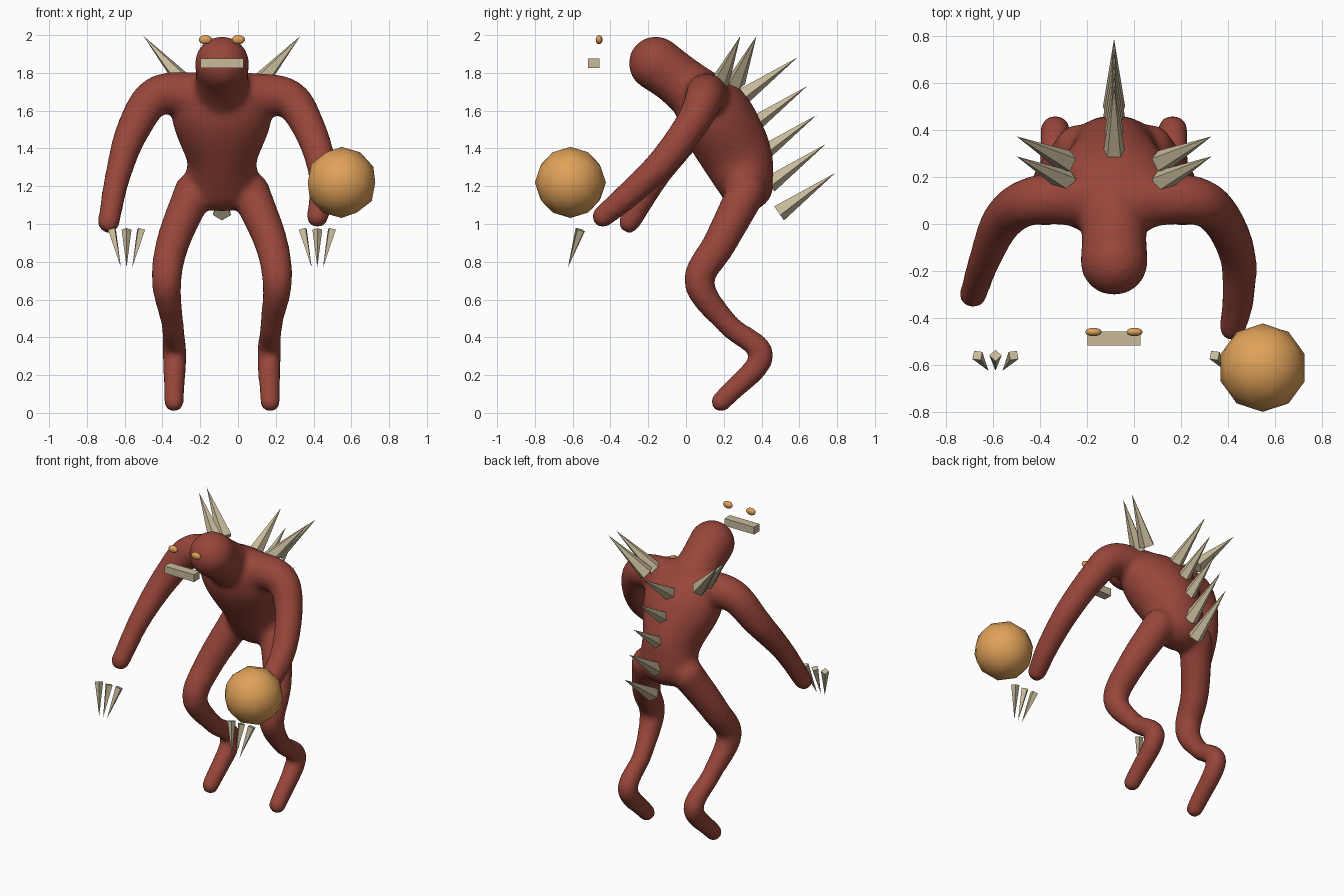
import bpy
import bmesh
import math
from mathutils import Matrix, Vector

default = bpy.data.objects.get("Cube")
if default:
    bpy.data.objects.remove(default, do_unlink=True)

MID = -0.085  # centre line of the body


def material(name, colour):
    mat = bpy.data.materials.new(name)
    mat.use_nodes = True
    mat.diffuse_color = (*colour, 1)
    mat.node_tree.nodes["Principled BSDF"].inputs["Base Color"].default_value = (*colour, 1)
    return mat


SKIN = material("brick_red_skin", (0.31, 0.06, 0.042))
BONE = material("pale_bone", (0.58, 0.5, 0.33))
GLOW = material("amber", (0.74, 0.36, 0.1))


def finish(bm, name, mat, smooth=False):
    mesh = bpy.data.meshes.new(name)
    for face in bm.faces:
        face.smooth = smooth
    bm.to_mesh(mesh)
    bm.free()
    mesh.materials.append(mat)
    obj = bpy.data.objects.new(name, mesh)
    bpy.context.collection.objects.link(obj)
    return obj


def spline(points, steps=10):
    """Smooth curve through points of any dimension."""
    pts = [Vector(p) for p in points]
    pts = [2 * pts[0] - pts[1]] + pts + [2 * pts[-1] - pts[-2]]
    for a, b, c, d in zip(pts, pts[1:], pts[2:], pts[3:]):
        for i in range(steps):
            t = i / steps
            yield b + (c - a) * (t / 2) + (2 * a - 5 * b + 4 * c - d) * (t * t / 2) \
                + (3 * b - a - 3 * c + d) * (t ** 3 / 2)
    yield pts[-2]


def flesh(bm, points, side=1, widths=None):
    """Chain of overlapping balls; each point is offset x, y, z, radius."""
    rows = [(*p, w) for p, w in zip(points, widths or [p[-1] for p in points])]
    for row in spline(rows):
        x, y, z, r, w = row
        place = Matrix.Translation((MID + side * x, y, z))
        size = Matrix.Diagonal((w + 0.005, r + 0.005, r + 0.005, 1))
        bmesh.ops.create_icosphere(bm, subdivisions=3, radius=1, matrix=place @ size)


def spike(name, base, tip, radius, sides):
    base, tip = Vector(base), Vector(tip)
    axis = tip - base
    turn = axis.to_track_quat('Z', 'Y').to_matrix().to_4x4() @ Matrix.Rotation(math.pi, 4, 'Z')
    bm = bmesh.new()
    bmesh.ops.create_cone(bm, cap_ends=True, segments=sides, radius1=radius, radius2=0,
                          depth=axis.length,
                          matrix=Matrix.Translation((base + tip) / 2) @ turn)
    finish(bm, name, BONE)


# Body: torso, neck and head, arms and legs fused into one skin
bm = bmesh.new()
flesh(bm, [(0, 0.10, 1.65, 0.155), (0, 0.16, 1.56, 0.195),
           (0, 0.265, 1.37, 0.185), (0, 0.32, 1.21, 0.14)],
      widths=[0.25, 0.26, 0.185, 0.19])
flesh(bm, [(0, 0.10, 1.65, 0.15), (0, -0.05, 1.77, 0.135), (0, -0.16, 1.85, 0.14)])
flesh(bm, [(0.1, 0.11, 1.68, 0.12), (0.34, 0.1, 1.67, 0.1), (0.45, 0.03, 1.53, 0.085),
           (0.525, -0.13, 1.32, 0.075), (0.53, -0.31, 1.15, 0.065), (0.505, -0.44, 1.04, 0.055)])
flesh(bm, [(0.1, 0.11, 1.68, 0.12), (0.34, 0.1, 1.68, 0.1), (0.47, 0.02, 1.5, 0.085),
           (0.55, -0.15, 1.26, 0.065), (0.6, -0.3, 1.01, 0.055)], side=-1)
for side in (1, -1):
    flesh(bm, [(0.15, 0.32, 1.17, 0.1), (0.26, 0.18, 0.9, 0.085), (0.293, 0.07, 0.69, 0.075),
               (0.262, 0.22, 0.47, 0.056), (0.25, 0.4, 0.3, 0.06), (0.255, 0.185, 0.058, 0.05)],
          side)
body = finish(bm, "body", SKIN, smooth=True)
remesh = body.modifiers.new("fuse", 'REMESH')
remesh.mode = 'VOXEL'
remesh.voxel_size = 0.018
remesh.use_smooth_shade = True
relax = body.modifiers.new("relax", 'SMOOTH')
relax.factor = 0.5
relax.iterations = 10
bpy.context.view_layer.objects.active = body
for mod in ("fuse", "relax"):
    bpy.ops.object.modifier_apply(modifier=mod)

# Row of spines down the back
for i in range(5):
    y, z = 0.49 - 0.05 * i, 1.06 + 0.153 * i
    spike(f"back_spine_{i + 1}", (MID, y, z), (MID, y + 0.3, z + 0.21), 0.05, 5)

for side, label in ((1, "left"), (-1, "right")):
    # Shoulder spikes
    for part, y in (("front", 0.18), ("rear", 0.265)):
        spike(f"{label}_{part}_shoulder_spike", (MID + side * 0.2, y, 1.75),
              (MID + side * 0.415, y + 0.108, 1.995), 0.05, 5)
    # Three claws converging below each hand
    for i in (-1, 0, 1):
        x = MID + side * 0.505
        spike(f"{label}_claw_{i + 2}", (x + 0.077 * i, -0.56, 0.97),
              (x + 0.03 * i, -0.625, 0.77), 0.026, 4)
    # Eyes
    bm = bmesh.new()
    bmesh.ops.create_uvsphere(
        bm, u_segments=12, v_segments=8, radius=1,
        matrix=Matrix.Translation((MID + side * 0.0875, -0.46, 1.976))
        @ Matrix.Diagonal((0.035, 0.018, 0.024, 1)))
    finish(bm, f"{label}_eye", GLOW, smooth=True)

# Jaw plate
bm = bmesh.new()
bmesh.ops.create_cube(bm, size=1, matrix=Matrix.Translation((MID, -0.488, 1.85))
                      @ Matrix.Diagonal((0.226, 0.06, 0.05, 1)))
finish(bm, "jaw", BONE)

# Orb held by the left hand
bm = bmesh.new()
bmesh.ops.create_icosphere(bm, subdivisions=2, radius=0.188,
                           matrix=Matrix.Translation((0.548, -0.612, 1.22)))
finish(bm, "orb", GLOW, smooth=True)
